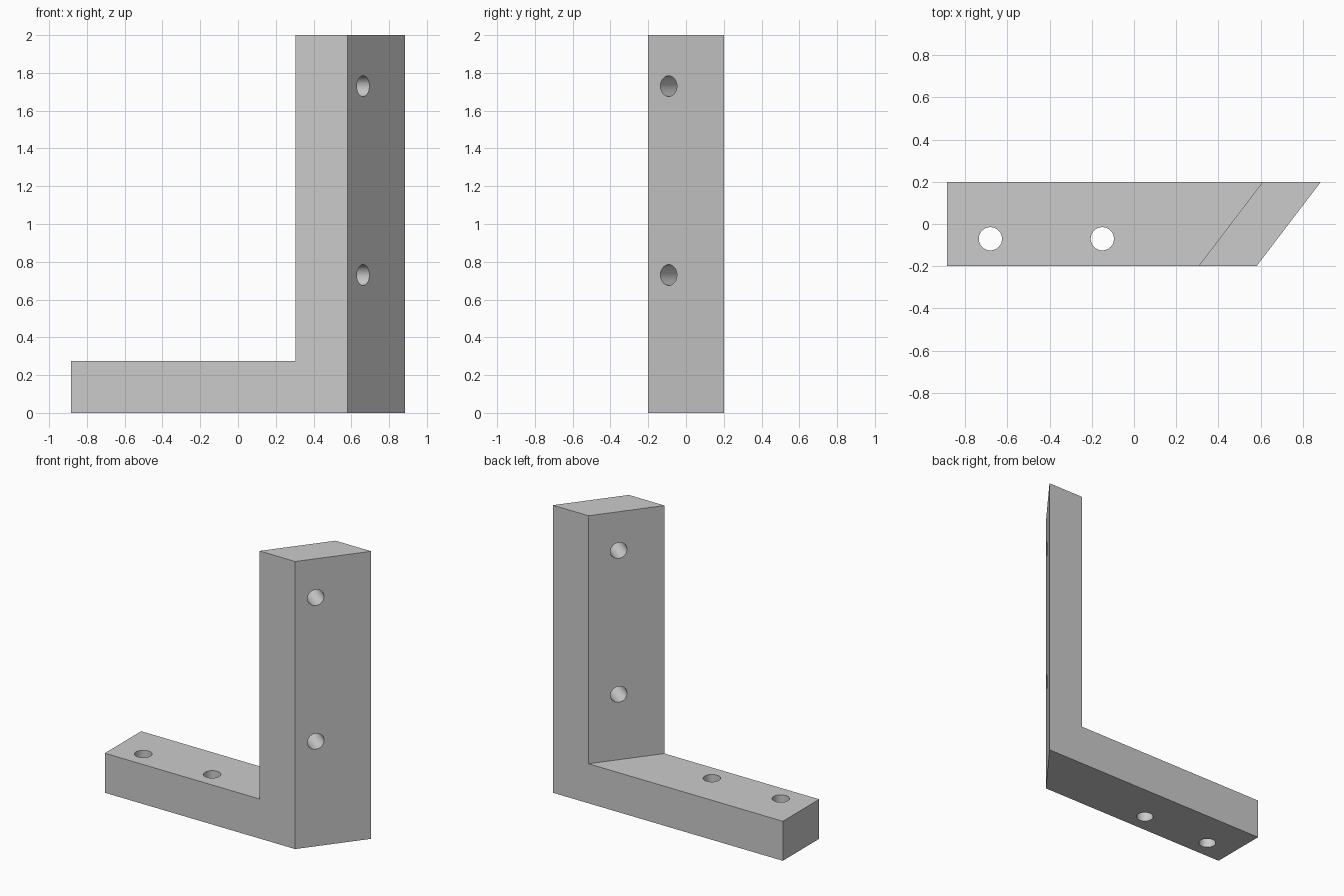
import bpy
import bmesh
import math
from mathutils import Vector

cube = bpy.data.objects.get("Cube")
if cube:
    bpy.data.objects.remove(cube, do_unlink=True)

# Overall sizes
HALF_X, HALF_Y, TOP = 0.885, 0.2, 2.0
THICK = 0.275          # leg thickness along x and z
SKEW = 0.305           # sideways shift of the upright from front to back
RADIUS = 0.055

grey = bpy.data.materials.new("grey")
grey.use_nodes = True
colour = (0.6, 0.6, 0.6, 1)
grey.diffuse_color = colour
grey.node_tree.nodes["Principled BSDF"].inputs["Base Color"].default_value = colour


def profile(y, shift):
    """L-shaped outline at depth y, with the upright shifted along x."""
    outer = HALF_X - SKEW + shift
    inner = outer - THICK
    return [(-HALF_X, y, 0), (outer, y, 0), (outer, y, TOP),
            (inner, y, TOP), (inner, y, THICK), (-HALF_X, y, THICK)]


# Bracket body: two outlines joined by side walls
bm = bmesh.new()
front = [bm.verts.new(p) for p in profile(-HALF_Y, 0)]
back = [bm.verts.new(p) for p in profile(HALF_Y, SKEW)]
bm.faces.new(front)
bm.faces.new(back[::-1])
for i in range(len(front)):
    j = (i + 1) % len(front)
    bm.faces.new((front[i], back[i], back[j], front[j]))
bmesh.ops.recalc_face_normals(bm, faces=bm.faces)
mesh = bpy.data.meshes.new("angle_bracket")
bm.to_mesh(mesh)
bm.free()
bracket = bpy.data.objects.new("angle_bracket", mesh)
bpy.context.collection.objects.link(bracket)
mesh.materials.append(grey)


def drill(name, centre, axis):
    """Cut a round screw hole through the bracket along an axis."""
    bpy.ops.mesh.primitive_cylinder_add(
        vertices=48, radius=RADIUS, depth=0.5, location=centre,
        rotation=Vector(axis).to_track_quat('Z', 'Y').to_euler())
    cutter = bpy.context.object
    cutter.name = name
    cutter.data.materials.append(grey)
    mod = bracket.modifiers.new(name, 'BOOLEAN')
    mod.operation = 'DIFFERENCE'
    mod.solver = 'EXACT'
    mod.object = cutter
    bpy.context.view_layer.objects.active = bracket
    bpy.ops.object.modifier_apply(modifier=name)
    bpy.data.objects.remove(cutter, do_unlink=True)


# Vertical holes in the base
for x in (-0.68, -0.15):
    drill("base_hole", (x, -0.07, THICK / 2), (0, 0, 1))

# Holes square to the slanted face of the upright
normal = Vector((2 * HALF_Y, -SKEW, 0)).normalized()
for z in (0.73, 1.73):
    drill("upright_hole", Vector((0.663, -0.092, z)) - normal * 0.11, normal)

# Smooth hole walls, sharp edges
bpy.ops.object.select_all(action='DESELECT')
bracket.select_set(True)
bpy.context.view_layer.objects.active = bracket
bpy.ops.object.shade_smooth_by_angle(angle=math.radians(30))
